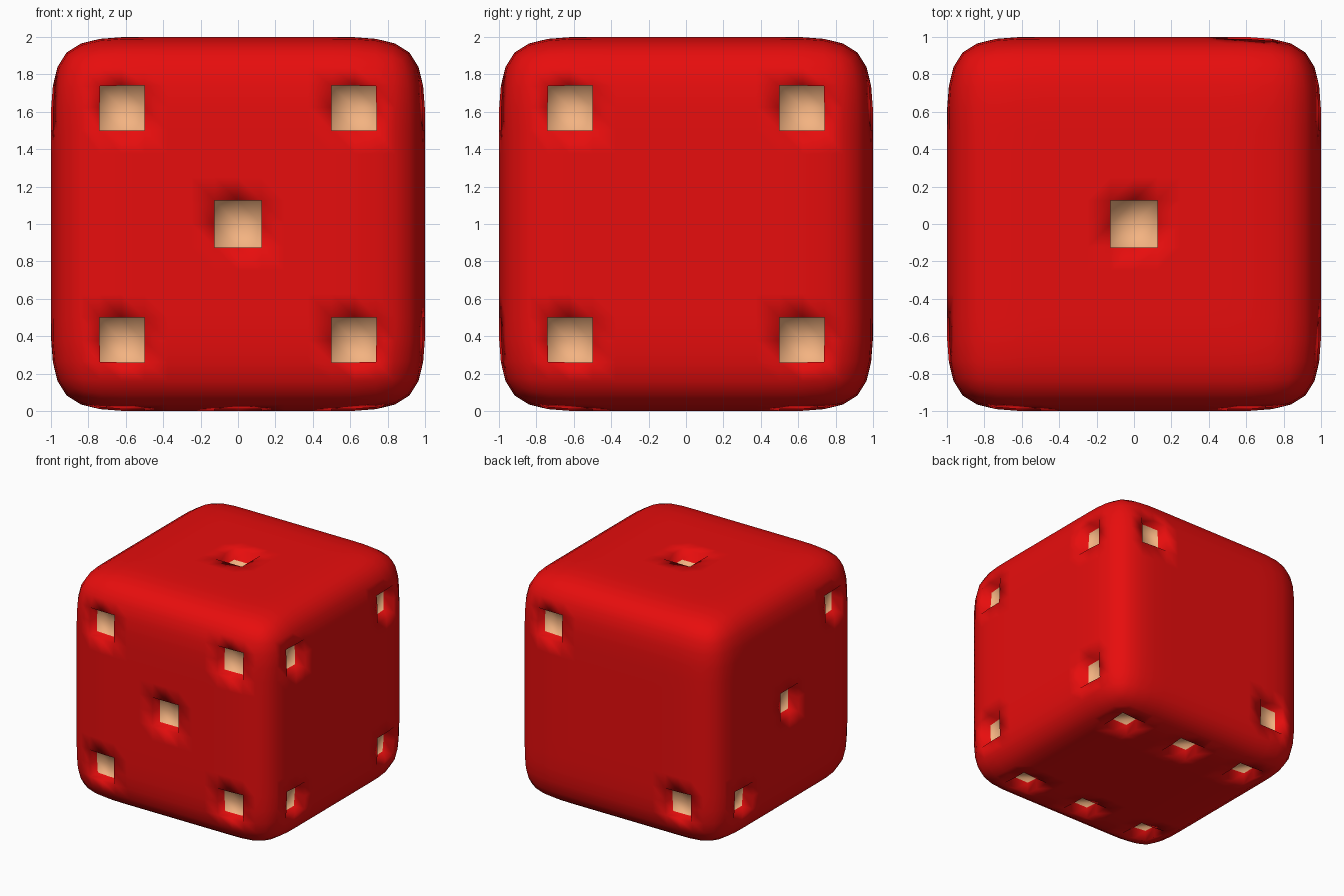
import bpy, bmesh
from mathutils import Vector

if "Cube" in bpy.data.objects:
    bpy.data.objects.remove(bpy.data.objects["Cube"])

P = 0.615      # pip offset from the face centre
DEPTH = 0.1    # pip recess depth


def material(name, color):
    m = bpy.data.materials.new(name)
    m.diffuse_color = color
    m.use_nodes = True
    m.node_tree.nodes["Principled BSDF"].inputs["Base Color"].default_value = m.diffuse_color
    return m


# Rounded body: 4x4 gridded cube, softened by two subdivision levels
bm = bmesh.new()
bmesh.ops.create_cube(bm, size=2)
bmesh.ops.subdivide_edges(bm, edges=bm.edges[:], cuts=3, use_grid_fill=True)
mesh = bpy.data.meshes.new("die_body")
bm.to_mesh(mesh)
bm.free()
die = bpy.data.objects.new("die_body", mesh)
bpy.context.collection.objects.link(die)
bpy.context.view_layer.objects.active = die
die.select_set(True)
soft = die.modifiers.new("soften", 'SUBSURF')
soft.levels = soft.render_levels = 2
bpy.ops.object.modifier_apply(modifier=soft.name)

mesh.materials.append(material("red_body", (0.8, 0.004, 0.004, 1)))
mesh.materials.append(material("peach_pips", (0.9, 0.45, 0.22, 1)))

# Pips per face: (axis, side) -> positions on the two remaining axes in xyz order
corners = [(a, b) for a in (-P, P) for b in (-P, P)]
pips = {
    (2, 1): [(0, 0)],                                    # top: one
    (1, 1): [(P, P), (-P, -P)],                          # back: two
    (0, -1): [(-P, P), (0, 0), (P, -P)],                 # left: three
    (0, 1): corners,                                     # right: four
    (1, -1): corners + [(0, 0)],                         # front: five
    (2, -1): [(x, y) for x in (-P, 0, P) for y in (-P, P)],  # bottom: six
}

# Sink each 2x2 block of cells straight into the body
bm = bmesh.new()
bm.from_mesh(mesh)
for (axis, side), spots in pips.items():
    u, v = [i for i in range(3) if i != axis]
    inward = Vector((0, 0, 0))
    inward[axis] = -side * DEPTH
    for a, b in spots:
        cells = []
        for f in bm.faces:
            c = f.calc_center_median()
            if c[axis] * side > 0.95 and abs(c[u] - a) < 0.12 and abs(c[v] - b) < 0.12:
                cells.append(f)
        bmesh.ops.inset_region(bm, faces=cells, thickness=0, depth=0)
        bmesh.ops.translate(bm, vec=inward, verts=list({w for f in cells for w in f.verts}))
        for f in cells:
            f.material_index = 1
for f in bm.faces:
    f.smooth = True
bmesh.ops.translate(bm, vec=(0, 0, 1), verts=bm.verts[:])
bm.normal_update()
bm.to_mesh(mesh)
bm.free()
